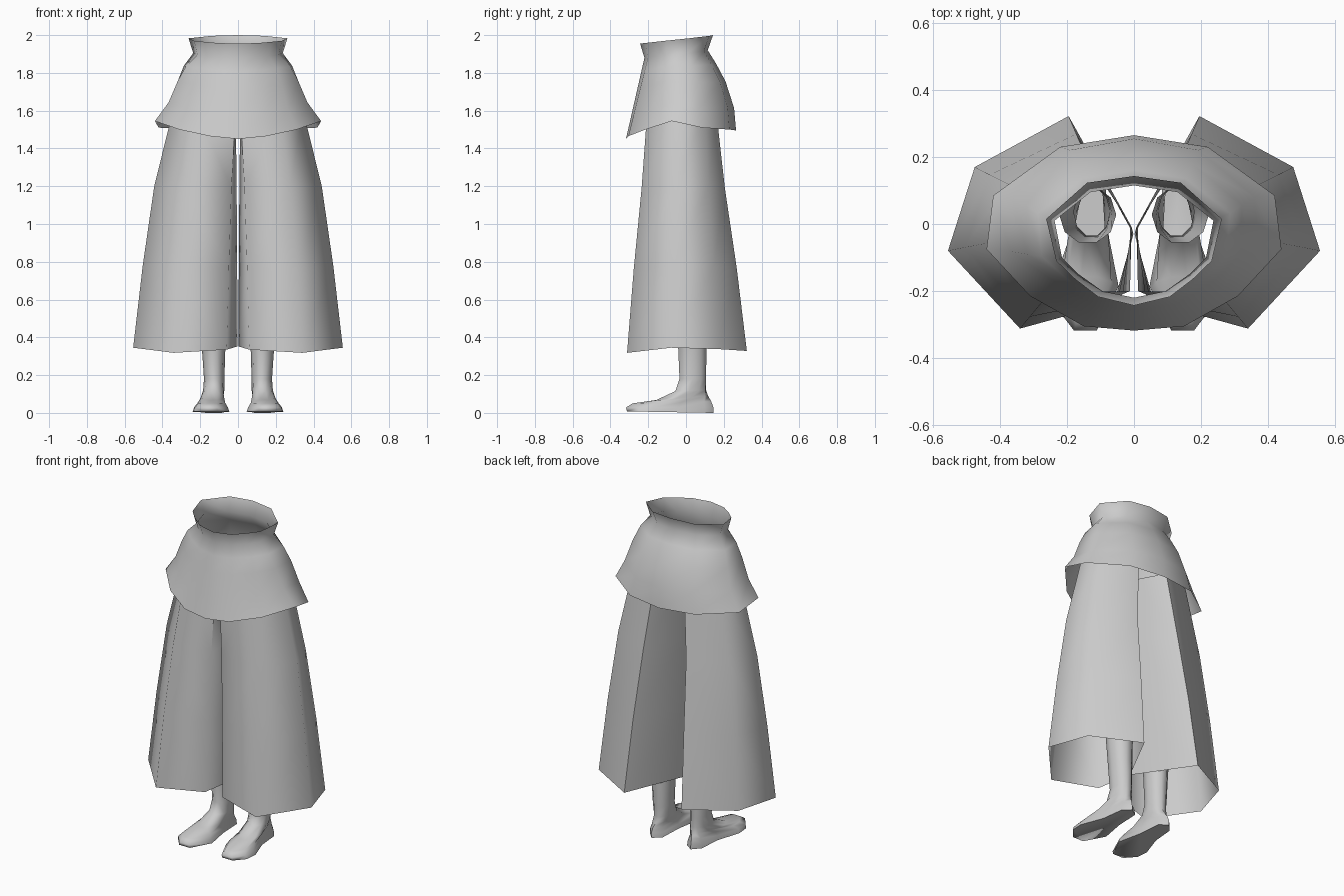
import bpy
import bmesh
import math

cube = bpy.data.objects.get("Cube")
if cube:
    bpy.data.objects.remove(cube, do_unlink=True)

grey = bpy.data.materials.new("plain_grey")
grey.use_nodes = True
grey.diffuse_color = (0.6, 0.6, 0.6, 1)
grey.node_tree.nodes["Principled BSDF"].inputs["Base Color"].default_value = (0.6, 0.6, 0.6, 1)


def mix(a, b, f):
    return a + (b - a) * f


def blend(low, high, fx, fy, fz):
    """Ring between two rings, with its own fraction per axis."""
    return [(mix(a[0], b[0], fx), mix(a[1], b[1], fy), mix(a[2], b[2], fz))
            for a, b in zip(low, high)]


def loft(name, rings, side=1, close_bottom=False):
    """Skin of quads through counterclockwise rings, listed from bottom to top."""
    bm = bmesh.new()
    loops = [[bm.verts.new((x * side, y, z)) for x, y, z in ring] for ring in rings]
    n = len(rings[0])
    for low, high in zip(loops, loops[1:]):
        for i in range(n):
            j = (i + 1) % n
            bm.faces.new((low[i], low[j], high[j], high[i]))
    if close_bottom:
        bm.faces.new(loops[0][::-1])
    if side < 0:
        bmesh.ops.reverse_faces(bm, faces=bm.faces[:])
    mesh = bpy.data.meshes.new(name)
    bm.to_mesh(mesh)
    bm.free()
    mesh.materials.append(grey)
    obj = bpy.data.objects.new(name, mesh)
    bpy.context.collection.objects.link(obj)
    bpy.ops.object.select_all(action='DESELECT')
    obj.select_set(True)
    bpy.context.view_layer.objects.active = obj
    bpy.ops.object.shade_smooth_by_angle(angle=math.radians(75))
    return obj


def whole(half):
    """Complete a half ring, front centre to back centre, by symmetry."""
    return half + [(-x, y, z) for x, y, z in half[-2:0:-1]]


# Overskirt with a flared waistband
hem = whole([(0, -.318, 1.45), (.15, -.305, 1.465), (.31, -.215, 1.50), (.44, -.075, 1.545),
             (.42, .085, 1.51), (.22, .23, 1.50), (0, .265, 1.495)])
neck = whole([(0, -.22, 1.88), (.095, -.2, 1.885), (.165, -.15, 1.89), (.215, -.1, 1.895),
              (.237, .01, 1.905), (.13, .095, 1.915), (0, .115, 1.92)])
rim = whole([(0, -.243, 1.955), (.107, -.217, 1.958), (.175, -.165, 1.964), (.232, -.11, 1.97),
             (.262, .015, 1.983), (.14, .123, 1.996), (0, .143, 2.0)])


def skirt_ring(fx, back, fz):
    # The back bulges out, the front falls straight
    ring = blend(neck, hem, fx, fz, fz)
    full = blend(neck, hem, fx, back, fz)
    return [b if b[1] > 0 else a for a, b in zip(ring, full)]


loft("overskirt", [hem, skirt_ring(.68, .93, .72), skirt_ring(.46, .63, .39),
                   skirt_ring(.27, .3, .17), neck, rim])

# Wide trouser legs, open at both ends
cuff = [(.06, -.235, .335), (.34, -.312, .318), (.555, -.08, .345),
        (.475, .17, .338), (.195, .322, .328), (.002, -.03, .352)]
top = [(.012, -.2, 1.6), (.22, -.205, 1.6), (.345, -.05, 1.6),
       (.29, .1, 1.6), (.1, .16, 1.6), (.012, 0, 1.6)]

# Foot outline and round leg section, both in a unit box, starting at the toe
FOOT = [(-.35, -1), (.4, -1), (.95, -.72), (1, -.4), (.5, .2),
        (.35, .8), (-.1, 1), (-.6, .85), (-.7, .2), (-1, -.45)]
ROUND = [(math.cos(a), math.sin(a)) for a in
         [math.radians(-108 + 36 * i) for i in range(10)]]


def leg_ring(cx, w, y0, y1, z_front, z_back, roundness):
    ring = []
    for f, r in zip(FOOT, ROUND):
        u, v = mix(f[0], r[0], roundness), mix(f[1], r[1], roundness)
        ring.append((cx + u * w, mix(y0, y1, (v + 1) / 2), mix(z_front, z_back, (v + 1) / 2)))
    return ring


leg = [leg_ring(*p) for p in [
    (.143, .097, -.312, .145, .008, 0, 0),
    (.143, .090, -.318, .145, .028, .03, 0),
    (.140, .074, -.285, .135, .05, .06, .1),
    (.133, .066, -.16, .12, .068, .09, .4),
    (.127, .058, -.06, .11, .115, .12, .8),
    (.126, .054, -.038, .11, .18, .18, 1),
    (.129, .062, -.045, .112, .34, .34, 1),
    (.138, .085, -.06, .115, .75, .75, 1)]]

for label, side in (("left", 1), ("right", -1)):
    loft(label + "_trouser_leg", [cuff, blend(cuff, top, .24, .33, .345),
                                  blend(cuff, top, .53, .72, .68), top], side)
    loft(label + "_foot", leg, side, close_bottom=True)
